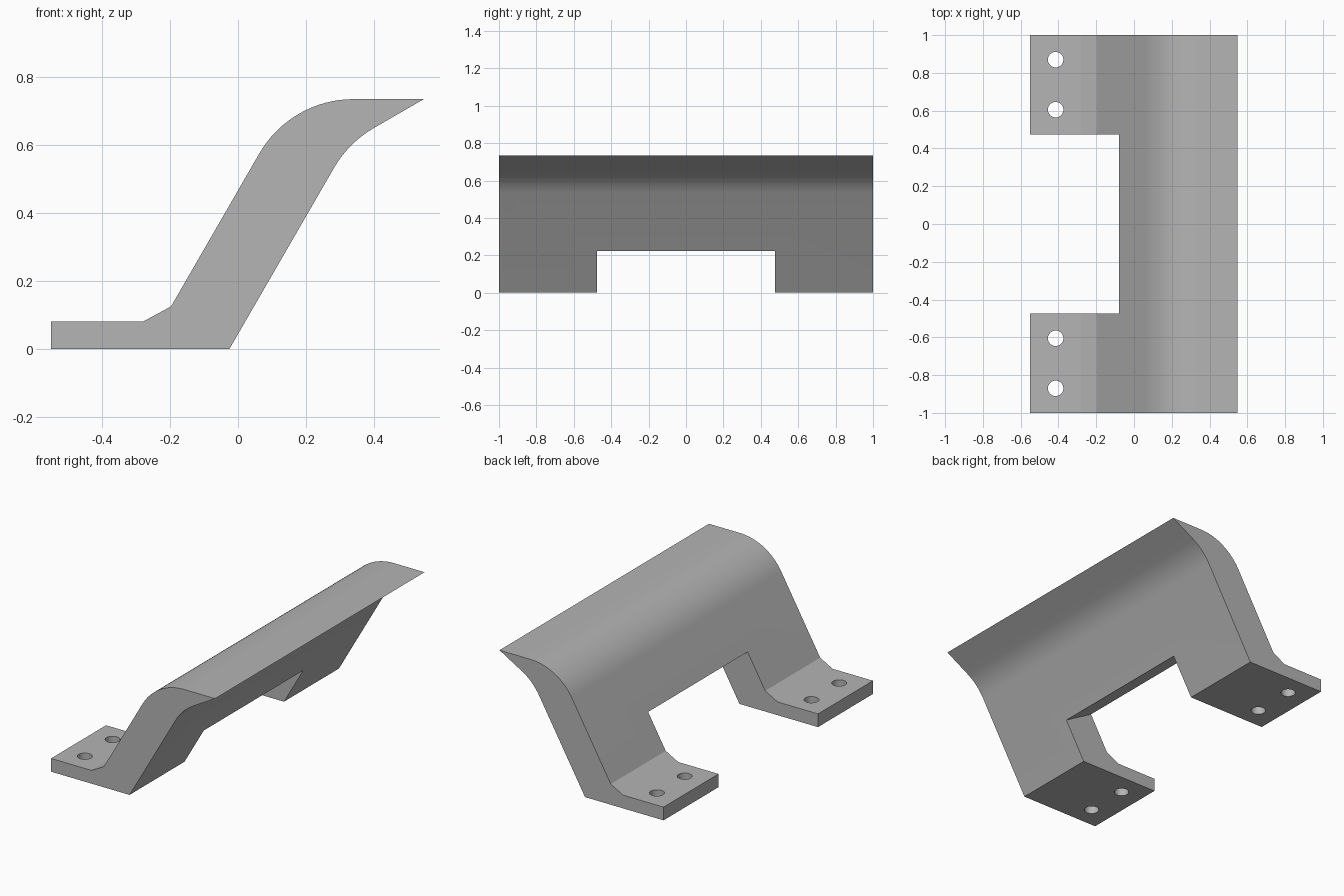
import bpy, bmesh, math
from mathutils import Vector

if "Cube" in bpy.data.objects:
    bpy.data.objects.remove(bpy.data.objects["Cube"], do_unlink=True)

grey = bpy.data.materials.new("plain grey")
grey.use_nodes = True
COLOUR = (0.46, 0.46, 0.46, 1)
grey.diffuse_color = COLOUR
grey.node_tree.nodes["Principled BSDF"].inputs["Base Color"].default_value = COLOUR


def extrude_profile(name, points, half_width):
    """Solid with an x-z outline, extruded along y."""
    bm = bmesh.new()
    face = bm.faces.new([bm.verts.new((x, -half_width, z)) for x, z in points])
    result = bmesh.ops.extrude_face_region(bm, geom=[face])
    moved = [v for v in result["geom"] if isinstance(v, bmesh.types.BMVert)]
    bmesh.ops.translate(bm, verts=moved, vec=(0, 2 * half_width, 0))
    bmesh.ops.recalc_face_normals(bm, faces=bm.faces[:])
    mesh = bpy.data.meshes.new(name)
    bm.to_mesh(mesh)
    bm.free()
    mesh.materials.append(grey)
    obj = bpy.data.objects.new(name, mesh)
    bpy.context.collection.objects.link(obj)
    return obj


def fillet(before, corner, after, radius, steps):
    """Arc points that round the corner of a path."""
    p = Vector(corner)
    a = (Vector(before) - p).normalized()
    b = (Vector(after) - p).normalized()
    half = a.angle(b) / 2
    centre = p + (a + b).normalized() * radius / math.sin(half)
    start = p + a * radius / math.tan(half) - centre
    end = p + b * radius / math.tan(half) - centre
    sweep = start.angle(end)
    return [centre + (start * math.sin((1 - i / steps) * sweep)
                      + end * math.sin(i / steps * sweep)) / math.sin(sweep)
            for i in range(steps + 1)]


def cut(target, cutter):
    mod = target.modifiers.new("cut", 'BOOLEAN')
    mod.operation = 'DIFFERENCE'
    mod.solver = 'EXACT'
    mod.object = cutter
    bpy.ops.object.select_all(action='DESELECT')
    target.select_set(True)
    bpy.context.view_layer.objects.active = target
    bpy.ops.object.modifier_apply(modifier=mod.name)
    bpy.data.objects.remove(cutter, do_unlink=True)


# Side outline: flat foot, sloping web, curved lip
heel, tip, step = (-0.025, 0), (0.547, 0.735), (-0.197, 0.125)
outline = [(-0.55, 0), heel]
outline += fillet(heel, (0.3255, 0.607), tip, 0.32, 8)
outline += [tip]
outline += fillet(tip, (0.155, 0.735), step, 0.32, 16)
outline += [step, (-0.28, 0.08), (-0.55, 0.08)]
bracket = extrude_profile("bracket", outline, 1.0)

# Opening between the two feet, its top square to the web
opening = [(-0.7, -0.2), (0.3, -0.2), (0.3, 0.11), (-0.22, 0.41), (-0.7, 0.41)]
cut(bracket, extrude_profile("opening_cutter", opening, 0.475))

# Two bolt holes through each foot
for side in (-1, 1):
    for y in (0.605, 0.87):
        bpy.ops.mesh.primitive_cylinder_add(vertices=32, radius=0.041, depth=0.4,
                                            location=(-0.415, side * y, 0.04))
        hole = bpy.context.object
        hole.name = "hole_cutter"
        hole.data.materials.append(grey)
        cut(bracket, hole)

bpy.ops.object.select_all(action='DESELECT')
bracket.select_set(True)
bpy.context.view_layer.objects.active = bracket
bpy.ops.object.shade_smooth_by_angle(angle=math.radians(20))
